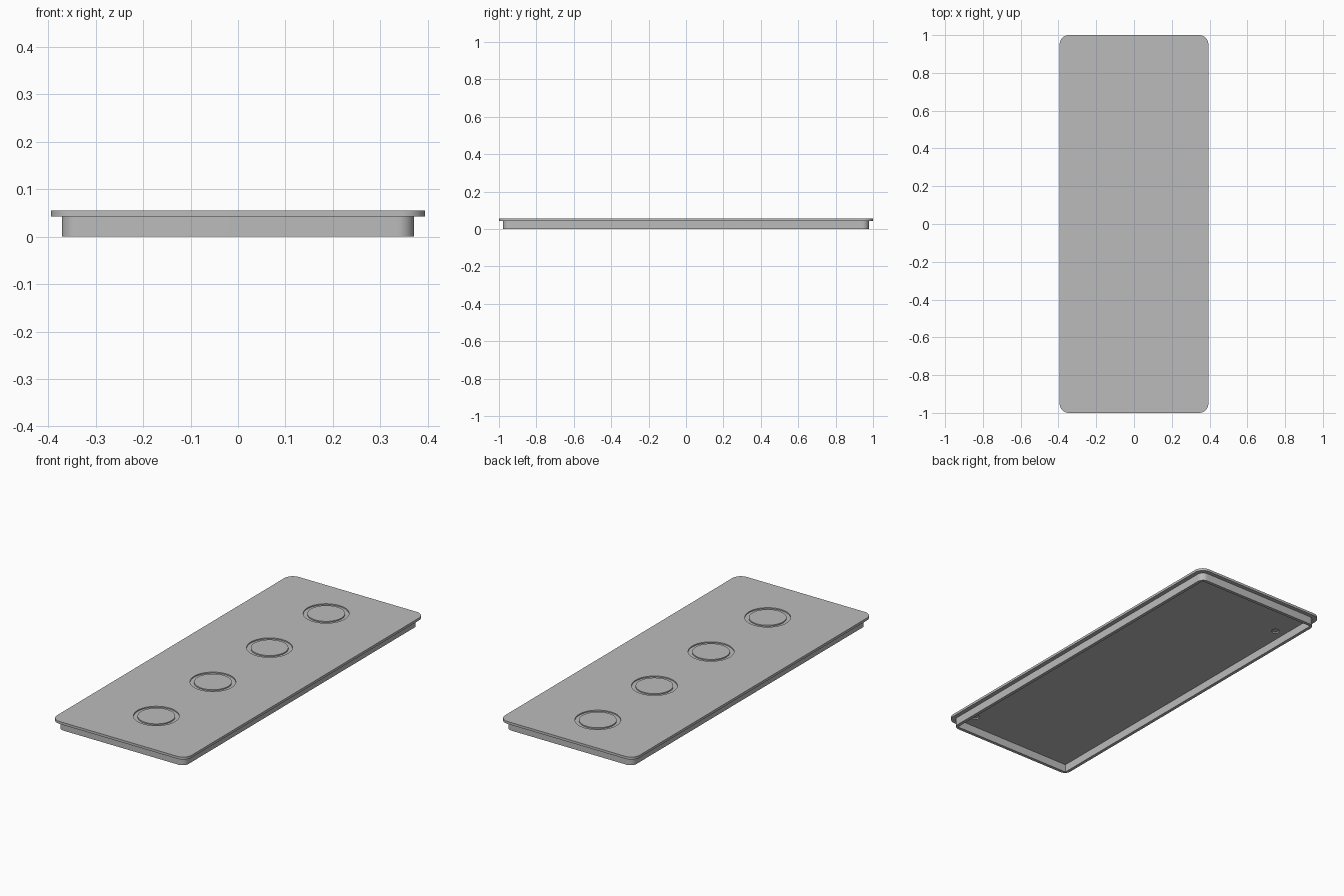
import bpy, bmesh, math

if "Cube" in bpy.data.objects:
    bpy.data.objects.remove(bpy.data.objects["Cube"], do_unlink=True)

grey = bpy.data.materials.new("plain grey")
grey.use_nodes = True
grey.diffuse_color = (0.5, 0.5, 0.5, 1)
grey.node_tree.nodes["Principled BSDF"].inputs["Base Color"].default_value = (0.5, 0.5, 0.5, 1)

TOP, UNDER = 0.055, 0.042
GROOVE = 0.006


def rounded_rect(hx, hy, r, steps=10):
    if r == 0:
        return [(hx, hy), (-hx, hy), (-hx, -hy), (hx, -hy)]
    points = []
    for i, (sx, sy) in enumerate([(1, 1), (-1, 1), (-1, -1), (1, -1)]):
        for k in range(steps + 1):
            a = math.pi / 2 * (i + k / steps)
            points.append((sx * (hx - r) + r * math.cos(a), sy * (hy - r) + r * math.sin(a)))
    return points


def circle(x, y, r, n=64):
    return [(x + r * math.cos(2 * math.pi * k / n), y + r * math.sin(2 * math.pi * k / n))
            for k in range(n)]


def prism(name, outline, z0, z1):
    bm = bmesh.new()
    low = bm.faces.new([bm.verts.new((x, y, z0)) for x, y in outline])
    up = bmesh.ops.extrude_face_region(bm, geom=[low])["geom"]
    bmesh.ops.translate(bm, vec=(0, 0, z1 - z0),
                        verts=[v for v in up if isinstance(v, bmesh.types.BMVert)])
    bmesh.ops.recalc_face_normals(bm, faces=bm.faces)
    mesh = bpy.data.meshes.new(name)
    bm.to_mesh(mesh)
    bm.free()
    mesh.materials.append(grey)
    obj = bpy.data.objects.new(name, mesh)
    bpy.context.collection.objects.link(obj)
    return obj


def select_only(obj):
    bpy.ops.object.select_all(action="DESELECT")
    obj.select_set(True)
    bpy.context.view_layer.objects.active = obj


def cut(obj, cutter):
    cutter.hide_render = True
    mod = obj.modifiers.new("cut", "BOOLEAN")
    mod.operation, mod.solver, mod.object = "DIFFERENCE", "EXACT", cutter
    select_only(obj)
    bpy.ops.object.modifier_apply(modifier=mod.name)
    bpy.data.objects.remove(cutter, do_unlink=True)


# Lid plate with overhanging rounded edge
plate = prism("lid_plate", rounded_rect(0.394, 1.0, 0.05), UNDER, TOP)

# Four ring grooves: a round recess with a flush disc in each
discs = []
for i in range(4):
    y = 0.027 + (i - 1.5) * 0.473
    cut(plate, prism("recess_cutter", circle(0, y, 0.11), TOP - GROOVE, TOP + 0.02))
    discs.append(prism(f"groove_centre_{i + 1}", circle(0, y, 0.09), TOP - GROOVE, TOP))

# Two small blind holes in the underside
for x, y in [(-0.3, 0.755), (0.303, -0.885)]:
    cut(plate, prism("hole_cutter", circle(x, y, 0.02, 32), UNDER - 0.02, UNDER + 0.007))

# Skirt wall below the plate, hollow with square inner corners
skirt = prism("skirt_wall", rounded_rect(0.371, 0.978, 0.035), 0, UNDER)
cut(skirt, prism("cavity_cutter", rounded_rect(0.354, 0.961, 0), -0.02, UNDER + 0.02))

for obj in [plate, skirt] + discs:
    select_only(obj)
    bpy.ops.object.shade_smooth_by_angle(angle=math.radians(30))
